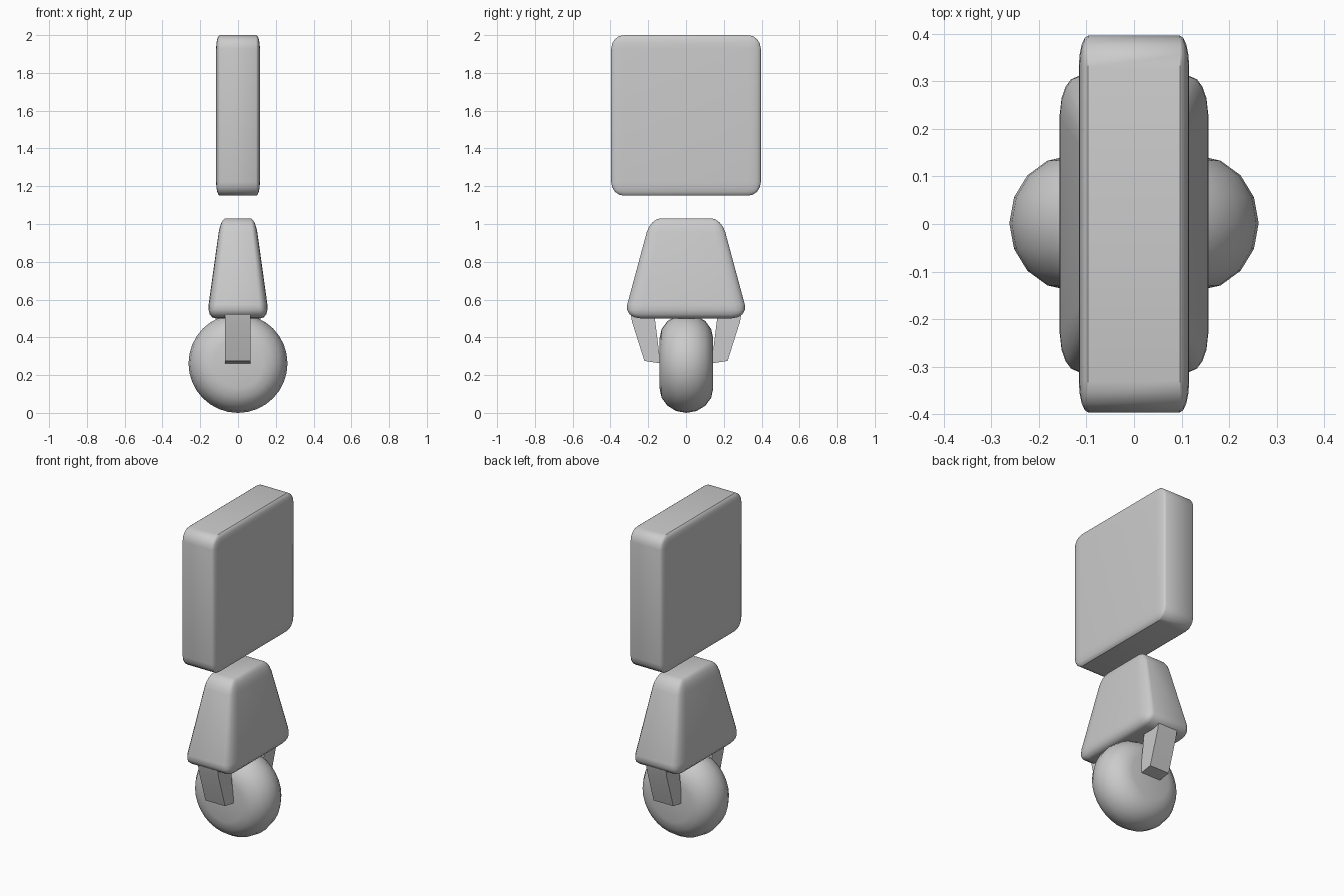
import bpy, bmesh
from math import pi, sin, cos

if "Cube" in bpy.data.objects:
    bpy.data.objects.remove(bpy.data.objects["Cube"])


def finish(name, bm, angle=None):
    bmesh.ops.recalc_face_normals(bm, faces=bm.faces)
    mesh = bpy.data.meshes.new(name)
    bm.to_mesh(mesh)
    bm.free()
    obj = bpy.data.objects.new(name, mesh)
    bpy.context.collection.objects.link(obj)
    bpy.ops.object.select_all(action='DESELECT')
    obj.select_set(True)
    bpy.context.view_layer.objects.active = obj
    if angle:
        bpy.ops.object.shade_smooth_by_angle(angle=angle)
    else:
        bpy.ops.object.shade_smooth()
    return obj


def rounded_block(name, bottom, top, z0, z1, bevel):
    """Bevelled cube stretched to size, with separate bottom and top half widths."""
    bm = bmesh.new()
    bmesh.ops.create_cube(bm, size=2)
    bmesh.ops.bevel(bm, geom=bm.edges[:], offset=bevel, segments=4,
                    profile=0.5, affect='EDGES')
    for v in bm.verts:
        t = (v.co.z + 1) / 2
        v.co.x *= bottom[0] + (top[0] - bottom[0]) * t
        v.co.y *= bottom[1] + (top[1] - bottom[1]) * t
        v.co.z = z0 + (z1 - z0) * t
    return finish(name, bm, pi / 5)


# Upper slab and tapered body
rounded_block("upper_panel", (0.116, 0.396), (0.116, 0.396), 1.15, 2.0, 0.17)
rounded_block("tapered_body", (0.166, 0.331), (0.092, 0.188), 0.5, 1.03, 0.28)

# Fat wheel: rounded tyre profile lathed around the y axis
R, HALF, ROUND = 0.262, 0.142, 0.13
profile = [(0, -HALF)]
for i in range(9):
    a = -pi / 2 + pi * i / 8
    profile.append((R - ROUND + ROUND * cos(a), HALF * sin(a)))
profile.append((0, HALF))
bm = bmesh.new()
verts = [bm.verts.new((r, y, 0)) for r, y in profile]
edges = [bm.edges.new(p) for p in zip(verts, verts[1:])]
bmesh.ops.spin(bm, geom=verts + edges, cent=(0, 0, 0), axis=(0, 1, 0),
               angle=2 * pi, steps=32)
bmesh.ops.remove_doubles(bm, verts=bm.verts, dist=1e-4)
bmesh.ops.translate(bm, verts=bm.verts, vec=(0, 0.002, R))
finish("wheel", bm)

# Fork arms: tapered side outline extruded across x, one each side
outline = [(0.17, 0.54), (0.296, 0.54), (0.285, 0.48), (0.22, 0.275), (0.135, 0.262)]
for side, label in ((-1, "front"), (1, "back")):
    bm = bmesh.new()
    face = bm.faces.new([bm.verts.new((-0.068, side * y, z)) for y, z in outline])
    ext = bmesh.ops.extrude_face_region(bm, geom=[face], use_keep_orig=True)
    bmesh.ops.translate(bm, vec=(0.134, 0, 0), verts=[
        v for v in ext["geom"] if isinstance(v, bmesh.types.BMVert)])
    finish(label + "_fork_arm", bm, pi / 6)
